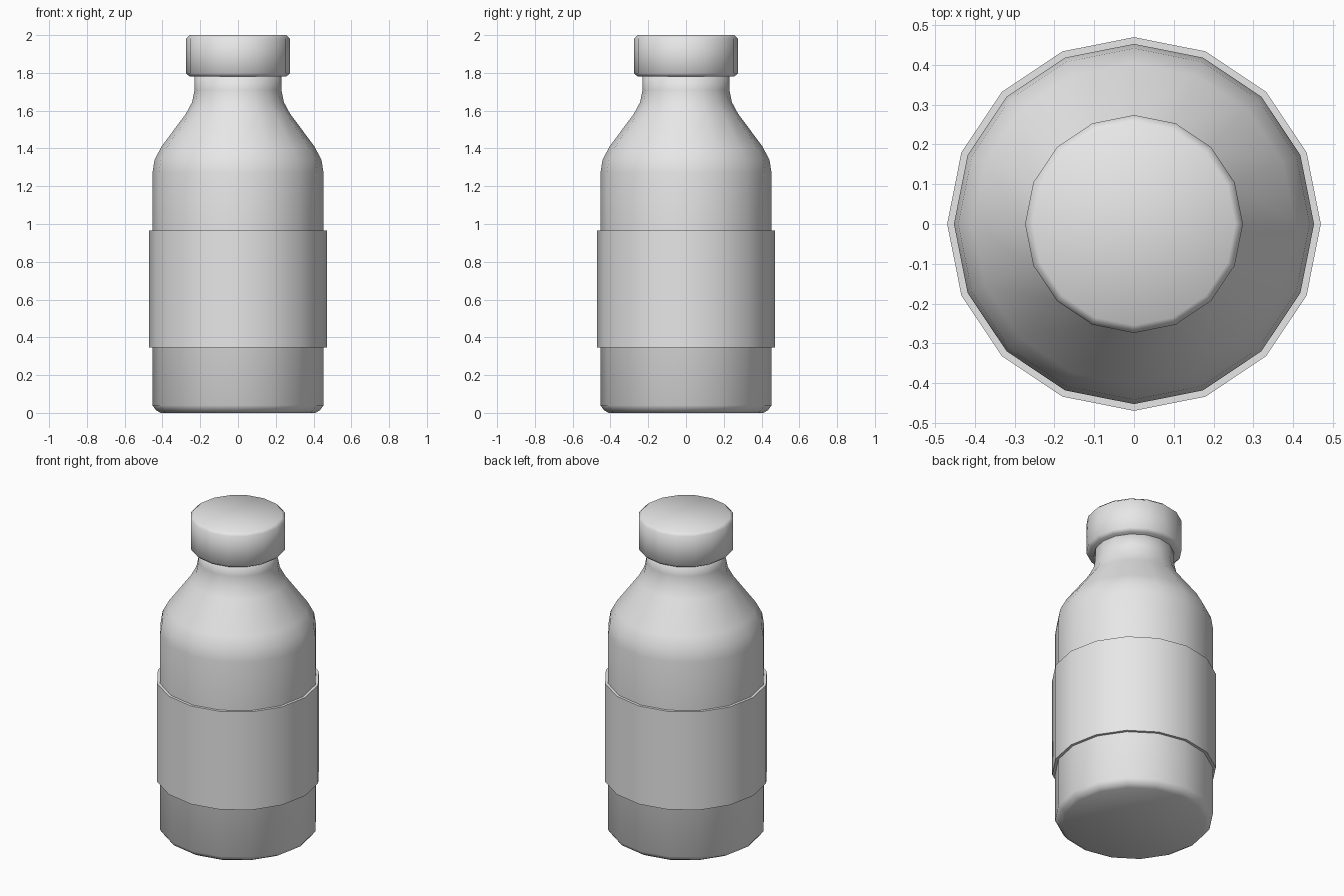
import bpy
import bmesh
from math import cos, sin, pi, radians

SIDES = 16

cube = bpy.data.objects.get("Cube")
if cube:
    bpy.data.objects.remove(cube, do_unlink=True)

# Single plain grey material
grey = bpy.data.materials.new("plain grey")
grey.use_nodes = True
grey.diffuse_color = (0.8, 0.8, 0.8, 1)
grey.node_tree.nodes["Principled BSDF"].inputs["Base Color"].default_value = (0.8, 0.8, 0.8, 1)


def lathe(name, profile, closed=False, sharp_angle=None):
    """Spin (radius, z) points round z; cap the ends, or join them when closed."""
    bm = bmesh.new()
    rings = []
    for r, z in profile:
        rings.append([bm.verts.new((r * cos(2 * pi * i / SIDES),
                                    r * sin(2 * pi * i / SIDES), z))
                      for i in range(SIDES)])
    pairs = list(zip(rings, rings[1:]))
    if closed:
        pairs.append((rings[-1], rings[0]))
    else:
        bm.faces.new(rings[0][::-1])
        bm.faces.new(rings[-1])
    for low, high in pairs:
        for i in range(SIDES):
            j = (i + 1) % SIDES
            bm.faces.new((low[i], low[j], high[j], high[i]))
    bmesh.ops.recalc_face_normals(bm, faces=bm.faces)
    mesh = bpy.data.meshes.new(name)
    bm.to_mesh(mesh)
    bm.free()
    mesh.materials.append(grey)
    obj = bpy.data.objects.new(name, mesh)
    bpy.context.collection.objects.link(obj)
    bpy.ops.object.select_all(action='DESELECT')
    obj.select_set(True)
    bpy.context.view_layer.objects.active = obj
    if sharp_angle:
        bpy.ops.object.shade_smooth_by_angle(angle=radians(sharp_angle))
    else:
        bpy.ops.object.shade_smooth()
    return obj


# Bottle body with chamfered base, curved shoulder and neck
lathe("bottle_body", [
    (0.41, 0), (0.435, 0.015), (0.453, 0.04), (0.453, 1.27), (0.442, 1.34),
    (0.405, 1.41), (0.275, 1.585), (0.243, 1.645), (0.23, 1.71), (0.23, 1.80)])

# Cap with softened rims
lathe("cap", [
    (0.255, 1.78), (0.274, 1.797), (0.274, 1.983), (0.255, 2.0)])

# Label sleeve wrapped round the body
lathe("label_sleeve", [
    (0.45, 0.345), (0.47, 0.345), (0.47, 0.965), (0.45, 0.965)],
    closed=True, sharp_angle=40)
